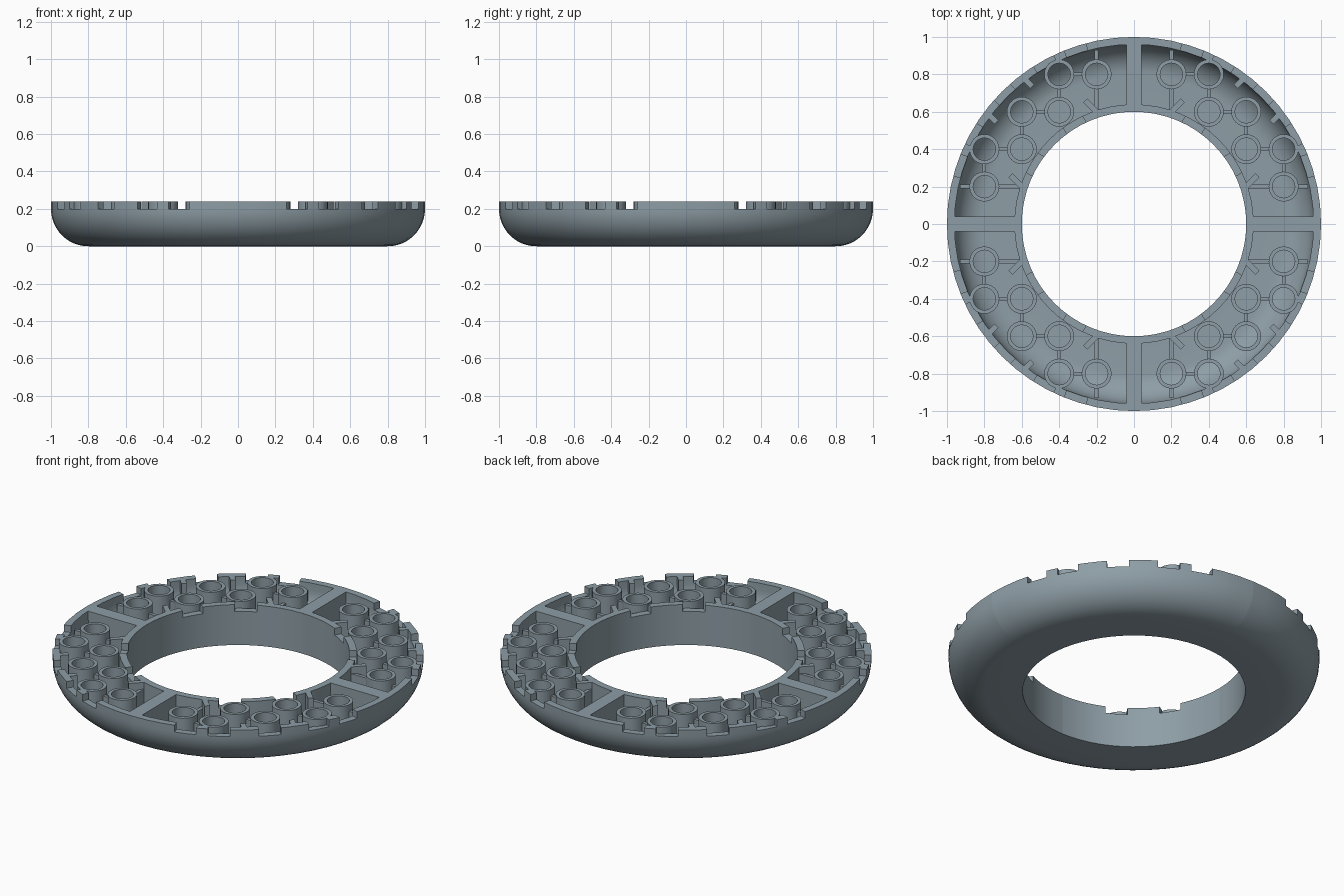
import bpy, bmesh, math
from mathutils import Vector, Matrix

if "Cube" in bpy.data.objects:
    bpy.data.objects.remove(bpy.data.objects["Cube"])

TOP, RIM, WALL = 0.24, 0.20, 0.04
INNER, OUTER = 0.6, 1.0

grey = bpy.data.materials.new("blue grey plastic")
grey.use_nodes = True
grey.diffuse_color = (0.27, 0.34, 0.38, 1)
grey.node_tree.nodes["Principled BSDF"].inputs["Base Color"].default_value = (0.27, 0.34, 0.38, 1)


def finish(bm, name):
    bmesh.ops.recalc_face_normals(bm, faces=bm.faces)
    mesh = bpy.data.meshes.new(name)
    bm.to_mesh(mesh)
    bm.free()
    mesh.materials.append(grey)
    obj = bpy.data.objects.new(name, mesh)
    bpy.context.collection.objects.link(obj)
    return obj


def quarter_solid(name, inset, top, margin=0.0):
    """Bowl-shaped section swept a quarter turn, optionally inset and trimmed at both ends."""
    radius = OUTER - 0.8 - inset
    section = [(INNER + inset, top), (INNER + inset, inset)]
    for i in range(13):
        a = math.pi / 2 * i / 12
        section.append((0.8 + radius * math.sin(a), RIM - radius * math.cos(a)))
    section.append((OUTER - inset, top))
    bm = bmesh.new()
    face = bm.faces.new([bm.verts.new((r, 0, z)) for r, z in section])
    cap = bmesh.ops.duplicate(bm, geom=[face] + list(face.edges) + list(face.verts))["geom"]
    bmesh.ops.spin(bm, geom=cap, cent=(0, 0, 0), axis=(0, 0, 1),
                   angle=math.pi / 2, steps=16)
    bmesh.ops.remove_doubles(bm, verts=bm.verts, dist=1e-5)
    if margin:
        for n in ((1, 0, 0), (0, 1, 0)):
            cut = bmesh.ops.bisect_plane(bm, geom=bm.verts[:] + bm.edges[:] + bm.faces[:],
                                         plane_co=Vector(n) * margin, plane_no=n, clear_inner=True)
            edges = [e for e in cut["geom_cut"] if isinstance(e, bmesh.types.BMEdge)]
            bmesh.ops.contextual_create(bm, geom=edges)
    return finish(bm, name)


def bar(name, start, end, width, low, high):
    """Upright plate between two plan points."""
    a, b = Vector(start), Vector(end)
    mid, d = (a + b) / 2, b - a
    matrix = (Matrix.Translation((mid.x, mid.y, (low + high) / 2))
              @ Matrix.Rotation(math.atan2(d.y, d.x), 4, "Z")
              @ Matrix.Diagonal((d.length, width, high - low, 1)))
    bm = bmesh.new()
    bmesh.ops.create_cube(bm, size=1, matrix=matrix)
    return finish(bm, name)


def tube(name, x, y):
    bm = bmesh.new()
    section = [(0.06, 0.02), (0.08, 0.02), (0.08, TOP), (0.06, TOP)]
    verts = [bm.verts.new((x + r, y, z)) for r, z in section]
    edges = [bm.edges.new((verts[i], verts[(i + 1) % 4])) for i in range(4)]
    bmesh.ops.spin(bm, geom=verts + edges, cent=(x, y, 0), axis=(0, 0, 1),
                   angle=2 * math.pi, steps=24)
    bmesh.ops.remove_doubles(bm, verts=bm.verts, dist=1e-5)
    return finish(bm, name)


def combine(obj, cutter, operation):
    """Apply a boolean to an object."""
    mod = obj.modifiers.new("cut", "BOOLEAN")
    mod.object, mod.operation, mod.solver = cutter, operation, "EXACT"
    graph = bpy.context.evaluated_depsgraph_get()
    mesh = bpy.data.meshes.new_from_object(obj.evaluated_get(graph))
    obj.modifiers.clear()
    obj.data = mesh


def remove(obj):
    bpy.data.objects.remove(obj)


# Quarter shell: hollowed, with closed ends
shell = quarter_solid("ring_quarter_shell", 0, TOP)
cavity = quarter_solid("cavity_cutter", WALL, TOP + 0.1, WALL)
combine(shell, cavity, "DIFFERENCE")
remove(cavity)

# Notches in the outer and inner rims, mirrored about the diagonal
for x, y, r0, r1 in ((0.3, 0.9, 0.94, 1.05), (0.5, 0.9, 0.94, 1.05), (0.7, 0.7, 0.94, 1.05),
                     (0.3, 0.5, 0.55, 0.66)):
    for p in {(x, y), (y, x)}:
        way = Vector(p).normalized()
        cutter = bar("notch_cutter", way * r0, way * r1, 0.12, RIM, TOP + 0.1)
        combine(shell, cutter, "DIFFERENCE")
        remove(cutter)

# Tubes in a staircase, joined by low ribs
stairs = [(0.2, 0.8), (0.4, 0.8), (0.4, 0.6), (0.6, 0.6), (0.6, 0.4), (0.8, 0.4), (0.8, 0.2)]
parts = [tube("tube", x, y) for x, y in stairs]
for a, b in zip(stairs, stairs[1:]):
    a, b = Vector(a), Vector(b)
    step = (b - a).normalized() * 0.07
    parts.append(bar("rib", a + step, b - step, 0.02, 0.02, RIM))

# End ribs and diagonal stubs, mirrored about the diagonal
for start, end, width, high in (((0.2, 0.61), (0.2, 0.73), 0.02, RIM),
                                ((0.2, 0.87), (0.2, 0.93), 0.02, RIM),
                                ((0.2, 0.6), (0.26, 0.66), 0.03, TOP),
                                ((0.545, 0.735), (0.59, 0.78), 0.03, TOP)):
    parts.append(bar("rib", start, end, width, 0.02, high))
    parts.append(bar("rib", start[::-1], end[::-1], width, 0.02, high))

# Trim the inner parts to the curved floor and join them
trim = quarter_solid("trim_cutter", 0.012, TOP + 0.1)
joined = bmesh.new()
for part in parts:
    combine(part, trim, "INTERSECT")
    joined.from_mesh(part.data)
    remove(part)
remove(trim)
inside = finish(joined, "tubes_and_ribs")

# Smooth the curves, then repeat the quarter around the ring
bpy.ops.object.select_all(action="DESELECT")
for obj in (shell, inside):
    obj.select_set(True)
bpy.context.view_layer.objects.active = shell
bpy.ops.object.shade_smooth_by_angle(angle=math.radians(30))
for obj in (shell, inside):
    for i in range(1, 4):
        copy = obj.copy()
        copy.name = f"{obj.name}_{i + 1}"
        copy.rotation_euler.z = i * math.pi / 2
        bpy.context.collection.objects.link(copy)
